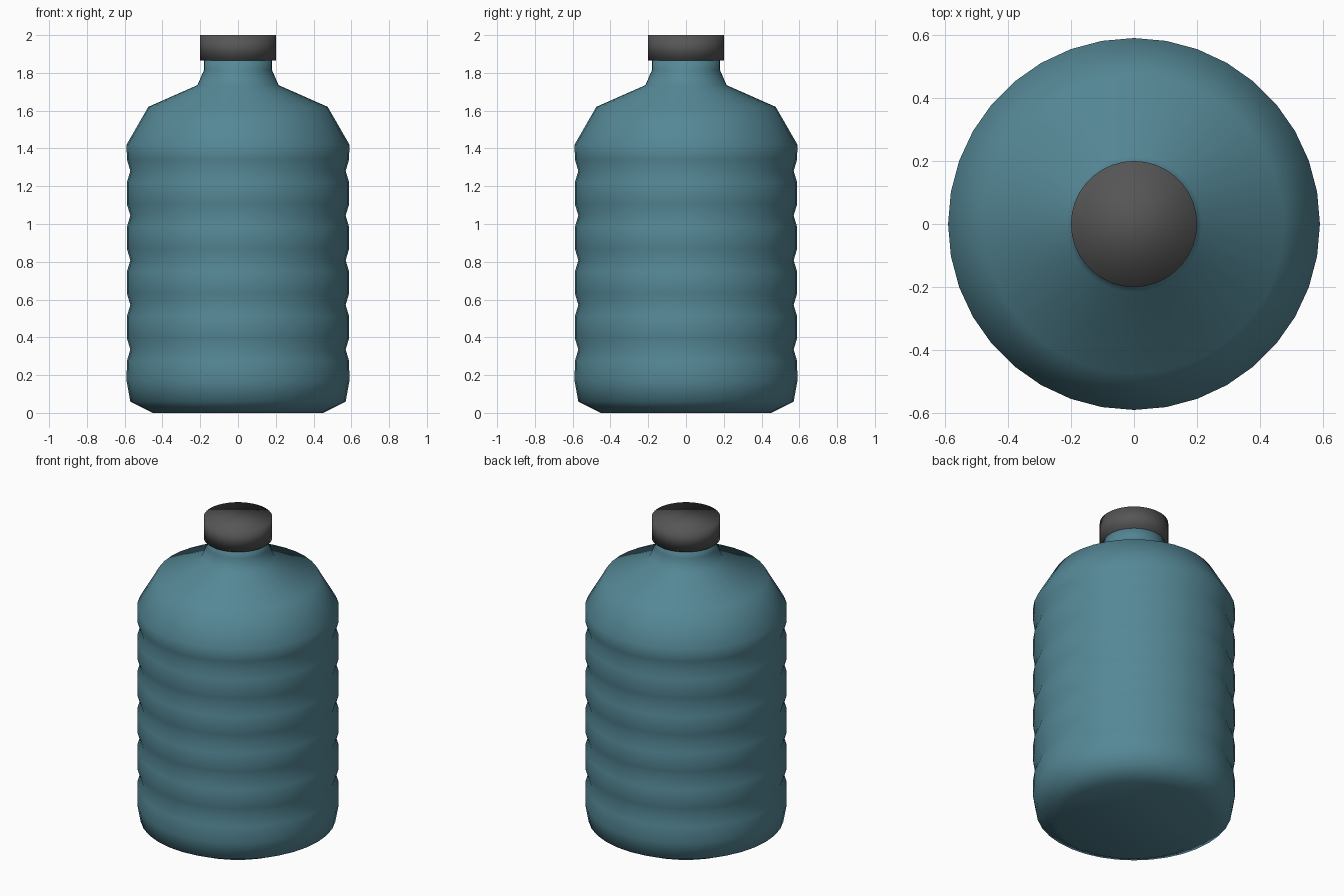
import bpy
import bmesh
from math import cos, sin, tau

cube = bpy.data.objects.get("Cube")
if cube:
    bpy.data.objects.remove(cube, do_unlink=True)

SIDES = 36


def make_material(name, rgb):
    mat = bpy.data.materials.new(name)
    mat.use_nodes = True
    colour = (*rgb, 1.0)
    mat.diffuse_color = colour
    mat.node_tree.nodes["Principled BSDF"].inputs["Base Color"].default_value = colour
    return mat


def lathe(name, profile, mat):
    """Turn (radius, height) points about z and close both ends."""
    bm = bmesh.new()
    rings = [[bm.verts.new((r * cos(tau * i / SIDES), r * sin(tau * i / SIDES), z))
              for i in range(SIDES)] for r, z in profile]
    for low, high in zip(rings, rings[1:]):
        for i in range(SIDES):
            j = (i + 1) % SIDES
            bm.faces.new((low[i], low[j], high[j], high[i]))
    bm.faces.new(rings[0][::-1])
    bm.faces.new(rings[-1])
    for face in bm.faces:
        face.smooth = True
    mesh = bpy.data.meshes.new(name)
    bm.to_mesh(mesh)
    bm.free()
    mesh.materials.append(mat)
    obj = bpy.data.objects.new(name, mesh)
    bpy.context.collection.objects.link(obj)
    return obj


teal = make_material("teal plastic", (0.09, 0.245, 0.305))
grey = make_material("dark grey plastic", (0.092, 0.092, 0.092))

# Bottle: chamfered base, five grooves, sloped shoulder and neck
profile = [(0.45, 0.0), (0.57, 0.06), (0.59, 0.17)]
for k in range(5):
    groove = 0.335 + k * 0.2365
    profile += [(0.588, groove - 0.06), (0.57, groove), (0.588, groove + 0.06)]
profile += [(0.59, 1.42), (0.475, 1.62), (0.215, 1.735), (0.18, 1.815), (0.18, 1.88)]
lathe("bottle_body", profile, teal)

# Screw cap
lathe("cap", [(0.2, 1.865), (0.2, 2.0)], grey)
